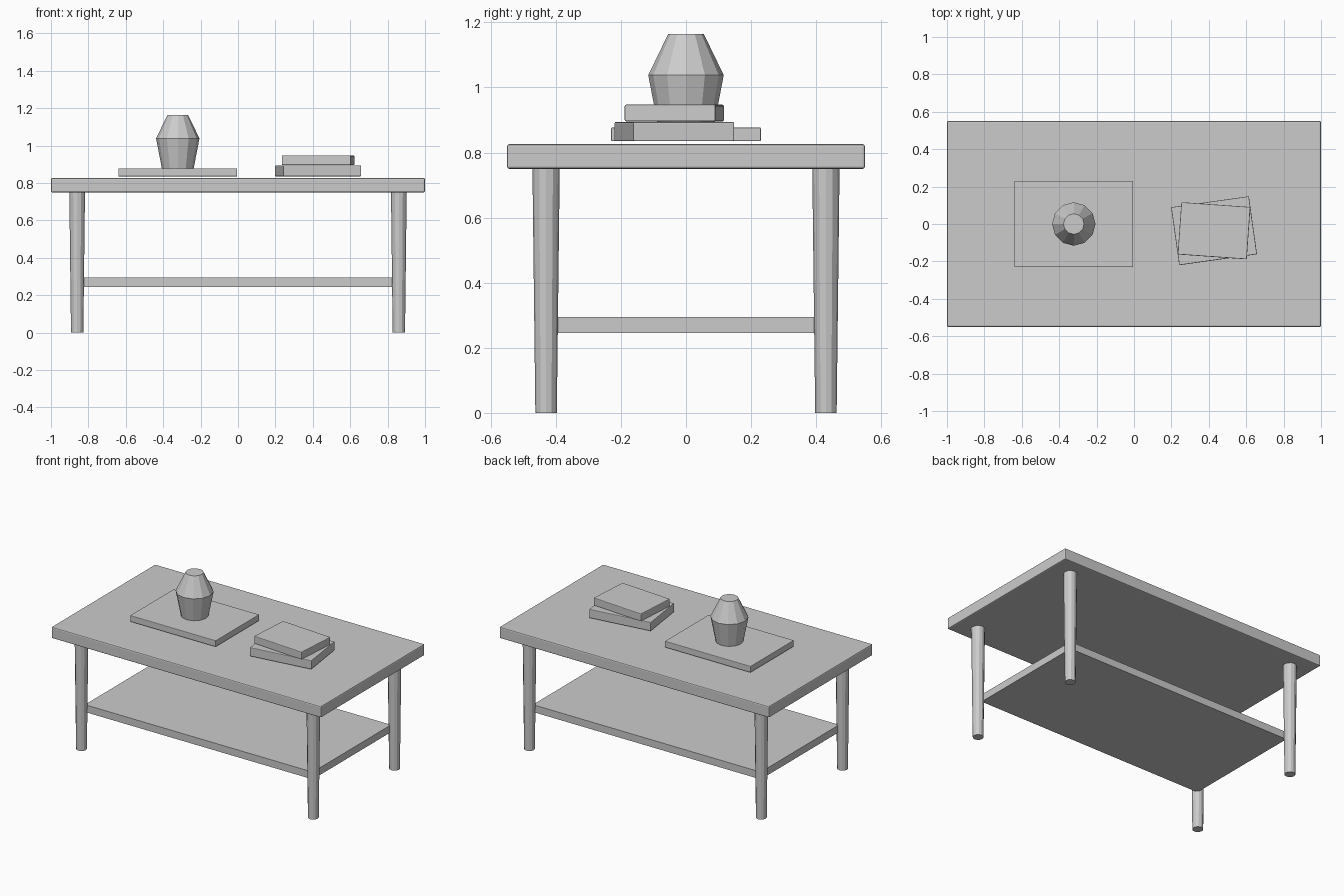
import bpy
import bmesh
from math import radians

cube = bpy.data.objects.get("Cube")
if cube:
    bpy.data.objects.remove(cube, do_unlink=True)

# Single plain grey for every part
GREY = (0.6, 0.6, 0.6, 1.0)
grey = bpy.data.materials.new("plain grey")
grey.use_nodes = True
grey.diffuse_color = GREY
grey.node_tree.nodes["Principled BSDF"].inputs["Base Color"].default_value = GREY


def finish(name, bm, location, turn=0):
    mesh = bpy.data.meshes.new(name)
    bm.to_mesh(mesh)
    bm.free()
    mesh.materials.append(grey)
    obj = bpy.data.objects.new(name, mesh)
    obj.location = location
    obj.rotation_euler.z = radians(turn)
    bpy.context.collection.objects.link(obj)
    return obj


def slab(name, centre, size, bottom, top, turn=0, bevel=0.0):
    """Box between two heights, with an optional small edge bevel."""
    bm = bmesh.new()
    bmesh.ops.create_cube(bm, size=1)
    bmesh.ops.scale(bm, vec=(size[0], size[1], top - bottom), verts=bm.verts)
    obj = finish(name, bm, (*centre, (bottom + top) / 2), turn)
    if bevel:
        mod = obj.modifiers.new("soft edges", "BEVEL")
        mod.width = bevel
        mod.segments = 2
    return obj


def turned(name, centre, profile, sides=12):
    """Faceted round part from (radius, height) rings, capped at both ends."""
    bm = bmesh.new()
    for (r1, z1), (r2, z2) in zip(profile, profile[1:]):
        made = bmesh.ops.create_cone(bm, cap_ends=False, segments=sides,
                                     radius1=r1, radius2=r2, depth=z2 - z1)
        bmesh.ops.translate(bm, vec=(0, 0, (z1 + z2) / 2), verts=made["verts"])
    bmesh.ops.remove_doubles(bm, verts=bm.verts, dist=0.0005)
    bmesh.ops.holes_fill(bm, edges=bm.edges, sides=sides)
    bmesh.ops.recalc_face_normals(bm, faces=bm.faces)
    return finish(name, bm, (*centre, 0))


# Table
slab("table_top", (0, 0), (2.0, 1.1), 0.75, 0.826, bevel=0.007)
slab("lower_shelf", (0, 0), (1.69, 0.83), 0.245, 0.294)
for depth, y in (("front", -0.43), ("back", 0.43)):
    for side, x in (("right", -0.86), ("left", 0.86)):
        turned(f"{depth}_{side}_leg", (x, y), [(0.033, 0), (0.042, 0.755)])

# Tray with a faceted vase
slab("tray", (-0.322, 0), (0.635, 0.46), 0.835, 0.877, bevel=0.003)
turned("vase", (-0.322, 0), [(0.084, 0.872), (0.116, 1.038), (0.055, 1.164)])

# Two stacked books, turned against each other
slab("lower_book", (0.428, -0.036), (0.42, 0.313), 0.835, 0.894, turn=8, bevel=0.004)
slab("upper_book", (0.428, -0.036), (0.37, 0.28), 0.896, 0.947, turn=-4, bevel=0.004)
